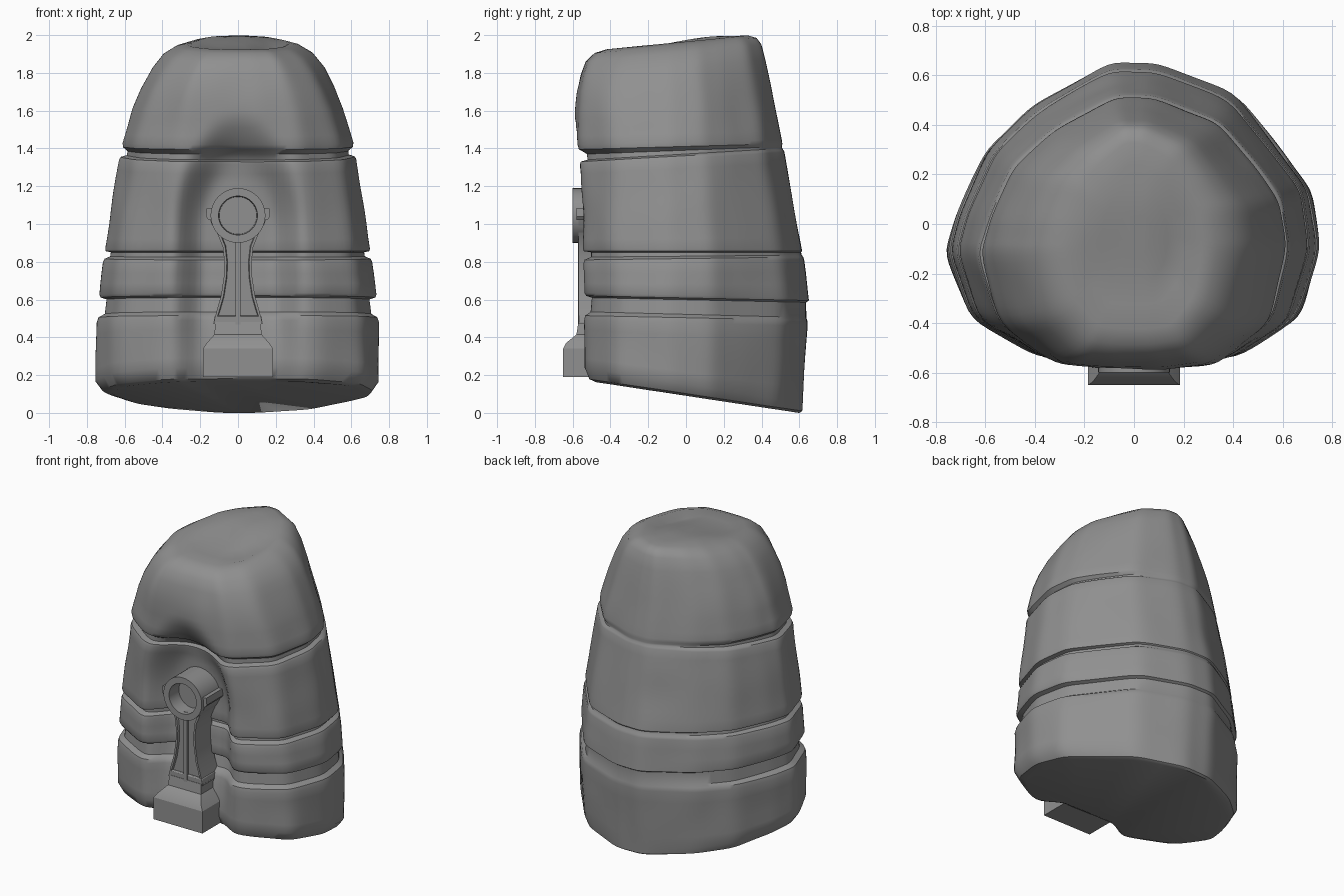
import bpy, bmesh, math
from mathutils import Vector, noise

if "Cube" in bpy.data.objects:
    bpy.data.objects.remove(bpy.data.objects["Cube"])

STONE = bpy.data.materials.new('dark_stone')
STONE.diffuse_color = (.28, .28, .28, 1)
STONE.use_nodes = True
STONE.node_tree.nodes["Principled BSDF"].inputs["Base Color"].default_value = STONE.diffuse_color


def finish(name, bm, angle):
    bmesh.ops.recalc_face_normals(bm, faces=bm.faces[:])
    me = bpy.data.meshes.new(name)
    bm.to_mesh(me)
    bm.free()
    me.materials.append(STONE)
    ob = bpy.data.objects.new(name, me)
    bpy.context.collection.objects.link(ob)
    bpy.ops.object.select_all(action='DESELECT')
    ob.select_set(True)
    bpy.context.view_layer.objects.active = ob
    bpy.ops.object.shade_smooth_by_angle(angle=math.radians(angle))
    return ob


def smooth(a, b, v):
    t = max(0.0, min(1.0, (v - a) / (b - a)))
    return t * t * (3 - 2 * t)


# Rock footprint, counter-clockwise from the right
FOOT = [(.755, -.1), (.715, .14), (.585, .32), (.41, .53), (.1, .65), (-.1, .65),
        (-.4, .49), (-.595, .31), (-.71, .06), (-.76, -.12), (-.66, -.39), (-.39, -.545),
        (-.15, -.56), (.15, -.565), (.41, -.545), (.665, -.39)]
SIDE = 8
outline = []
for i, p in enumerate(FOOT):
    q = FOOT[(i + 1) % len(FOOT)]
    outline += [(p[0] + (q[0] - p[0]) * k / SIDE, p[1] + (q[1] - p[1]) * k / SIDE) for k in range(SIDE)]
# soften the corners a little
for _ in range(3):
    n = len(outline)
    outline = [tuple((outline[i - 1][a] + 2 * outline[i][a] + outline[(i + 1) % n][a]) / 4 for a in (0, 1))
               for i in range(n)]

# Rock levels: z at front, z at back, half width, front y, back y
LEVELS = [(.165, .0, .67, -.49, .60), (.18, .01, .715, -.52, .615), (.24, .05, .75, -.545, .618),
          (.49, .46, .747, -.545, .645), (.515, .49, .738, -.54, .643), (.535, .505, .705, -.51, .638),
          (.61, .585, .695, -.505, .638), (.62, .595, .725, -.535, .652), (.635, .61, .732, -.545, .65),
          (.79, .81, .713, -.55, .622), (.81, .825, .705, -.545, .618), (.825, .835, .675, -.515, .61),
          (.85, .85, .672, -.515, .606), (.856, .857, .70, -.55, .612), (.87, .87, .703, -.555, .61),
          (1.315, 1.38, .628, -.567, .52), (1.33, 1.39, .62, -.562, .515), (1.34, 1.40, .588, -.53, .508),
          (1.37, 1.41, .585, -.53, .506), (1.395, 1.425, .61, -.57, .508), (1.42, 1.445, .612, -.577, .505),
          (1.6, 1.63, .555, -.578, .468), (1.7, 1.75, .51, -.57, .445), (1.79, 1.87, .455, -.55, .42),
          (1.86, 1.95, .395, -.525, .40), (1.905, 1.985, .33, -.48, .375), (1.925, 1.998, .27, -.42, .33)]
rows = []
for a, b in zip(LEVELS, LEVELS[1:]):
    steps = max(1, round((b[0] - a[0]) / .05))
    rows += [[u + (v - u) * k / steps for u, v in zip(a, b)] for k in range(steps)]
rows.append(LEVELS[-1])


def rock_point(u, v, row):
    zf, zb, w, f, b = row
    x = u / .75 * w
    y = -.1 + ((v + .1) / .75 * (b + .1) if v > -.1 else (v + .1) / .455 * (-f - .1))
    z = zf + (zb - zf) * (y - f) / (b - f)
    # arched front niche, shallower towards the foot
    d = math.hypot(x, max(0, z - .95) * .56)
    if y < -.1:
        depth = .08 + .08 * smooth(.2, .8, z)
        y += depth * (1 - smooth(.17, .36, d)) * smooth(-.1, -.4, y)
    # hewn unevenness
    h = noise.noise_vector(Vector((x, y, z)) * 4) * .008
    return Vector((x + h.x, y + h.y, z))


bm = bmesh.new()
loops = [[bm.verts.new(rock_point(u, v, r)) for u, v in outline] for r in rows]
# uneven top closing inward
last = [v.co.copy() for v in loops[-1]]
for s in (.75, .5, .25):
    ring = []
    for c in last:
        x, y = c.x * s, -.03 + (c.y + .03) * s
        z = 1.925 + .07 * smooth(-.35, .2, y) - .04 * smooth(.05, .3, x)
        ring.append(bm.verts.new((x, y, z)))
    loops.append(ring)
for lo, hi in zip(loops, loops[1:]):
    n = len(lo)
    for i in range(n):
        bm.faces.new((lo[i], lo[(i + 1) % n], hi[(i + 1) % n], hi[i]))
bm.faces.new(loops[-1])
bm.faces.new(loops[0])
finish('carved_rock', bm, 40)


def slab(name, pts, front, back, rim=0, sink=0, bevel=0):
    """Extrude an x-z outline along y, with an optional rimmed sunken front."""
    bm = bmesh.new()
    A = [bm.verts.new((x, front, z)) for x, z in pts]
    B = [bm.verts.new((x, back, z)) for x, z in pts]
    n = len(pts)
    face = bm.faces.new(A)
    bm.faces.new(B[::-1])
    for i in range(n):
        bm.faces.new((A[i], B[i], B[(i + 1) % n], A[(i + 1) % n]))
    bmesh.ops.recalc_face_normals(bm, faces=bm.faces[:])
    if rim:
        bmesh.ops.inset_region(bm, faces=[face], thickness=rim)
        bmesh.ops.inset_region(bm, faces=[face], thickness=.004)
        bmesh.ops.translate(bm, verts=face.verts[:], vec=(0, sink, 0))
    ob = finish(name, bm, 35)
    if bevel:
        m = ob.modifiers.new('bevel', 'BEVEL')
        m.width = bevel
        m.segments = 2
    return ob


def mirrored(half):
    return half + [(-x, z) for x, z in reversed(half)]


# Pedestal: block with a sloped shoulder
bm = bmesh.new()
PED = [(.185, .19, -.65), (.185, .34, -.65), (.165, .37, -.635), (.125, .415, -.58), (.12, .48, -.57)]
rings = [[bm.verts.new(c) for c in ((-w, y, z), (w, y, z), (w, -.42, z), (-w, -.42, z))] for w, z, y in PED]
for lo, hi in zip(rings, rings[1:]):
    for i in range(4):
        bm.faces.new((lo[i], lo[(i + 1) % 4], hi[(i + 1) % 4], hi[i]))
bm.faces.new(rings[0])
bm.faces.new(rings[-1])
finish('pedestal', bm, 25)

# Waisted shaft with raised edges and a forked top that cups the ring
slab('shaft', mirrored([(.13, .47), (.113, .54), (.09, .62), (.075, .72), (.072, .80), (.081, .88),
                        (.11, .95), (.14, 1.0), (.15, 1.03), (.105, 1.03), (.093, .995), (.062, .96),
                        (.02, .944)]), -.568, -.39, rim=.013, sink=.015)
slab('shaft_collar', mirrored([(.13, .475), (.122, .515)]), -.568, -.39, bevel=.006)
slab('centre_rib', mirrored([(.013, .41), (.013, .945)]), -.572, -.42)

# Ring head with a sunken centre and side lugs
circle = [(.145 * math.cos(math.tau * i / 40), 1.045 + .145 * math.sin(math.tau * i / 40)) for i in range(40)]
slab('ring_head', circle, -.60, -.39, rim=.042, sink=.1)
for s, side in ((1, 'right'), (-1, 'left')):
    slab('ring_lug_' + side, [(s * .115, 1.02), (s * .155, 1.02), (s * .17, 1.04), (s * .165, 1.085),
                              (s * .125, 1.085)], -.58, -.39)
